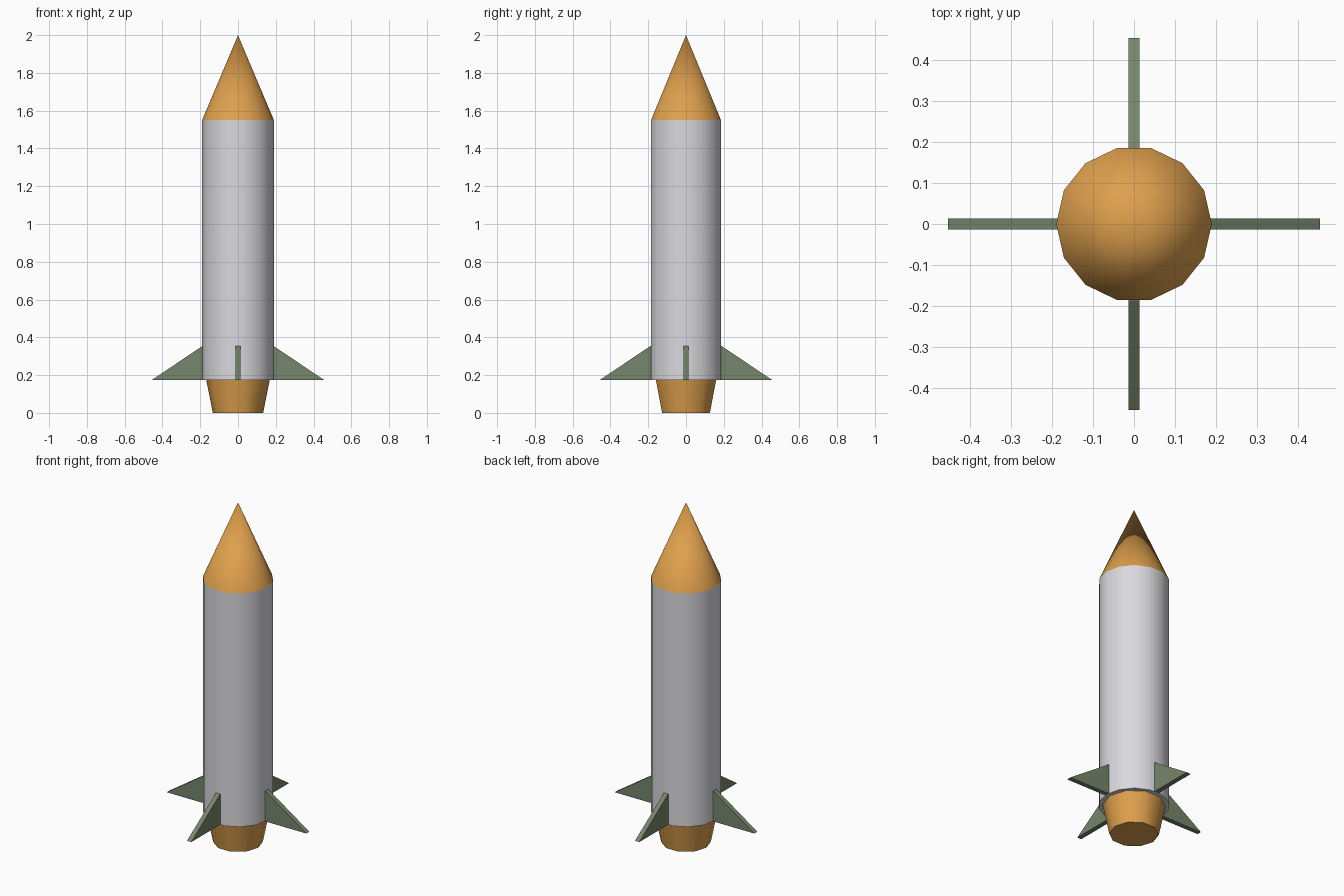
import bpy
import bmesh
from math import pi, radians
from mathutils import Matrix

default = bpy.data.objects.get("Cube")
if default:
    bpy.data.objects.remove(default, do_unlink=True)


def make_material(name, rgb):
    mat = bpy.data.materials.new(name)
    mat.use_nodes = True
    colour = (*rgb, 1.0)
    mat.diffuse_color = colour
    mat.node_tree.nodes["Principled BSDF"].inputs["Base Color"].default_value = colour
    return mat


orange = make_material("orange", (0.73, 0.35, 0.075))
light_grey = make_material("light grey", (0.70, 0.70, 0.73))
sage_green = make_material("sage green", (0.18, 0.24, 0.15))


def finish(bm, name, mat):
    bmesh.ops.recalc_face_normals(bm, faces=bm.faces)
    mesh = bpy.data.meshes.new(name)
    bm.to_mesh(mesh)
    bm.free()
    mesh.materials.append(mat)
    obj = bpy.data.objects.new(name, mesh)
    bpy.context.collection.objects.link(obj)
    return obj


def round_part(name, sides, r_bottom, r_top, z_bottom, z_top, mat):
    """Capped cone or cylinder with a corner on the x axis."""
    bm = bmesh.new()
    place = Matrix.Translation((0, 0, (z_bottom + z_top) / 2)) @ Matrix.Rotation(pi / 2, 4, "Z")
    bmesh.ops.create_cone(bm, cap_ends=True, segments=sides, radius1=r_bottom,
                          radius2=r_top, depth=z_top - z_bottom, matrix=place)
    bmesh.ops.remove_doubles(bm, verts=bm.verts, dist=0.0001)
    obj = finish(bm, name, mat)
    bpy.ops.object.select_all(action="DESELECT")
    obj.select_set(True)
    bpy.context.view_layer.objects.active = obj
    bpy.ops.object.shade_smooth_by_angle(angle=radians(40))


def fin(name, angle):
    """Triangular plate, its root sunk into the body."""
    bm = bmesh.new()
    profile = [(0.15, 0.175), (0.455, 0.175), (0.187, 0.355), (0.15, 0.355)]
    half = 0.014
    face = bm.faces.new([bm.verts.new((x, -half, z)) for x, z in profile])
    side = bmesh.ops.extrude_face_region(bm, geom=[face])["geom"]
    bmesh.ops.translate(bm, vec=(0, 2 * half, 0),
                        verts=[v for v in side if isinstance(v, bmesh.types.BMVert)])
    bmesh.ops.rotate(bm, verts=bm.verts, matrix=Matrix.Rotation(angle, 3, "Z"))
    finish(bm, name, sage_green)


# Nozzle, body and nose
round_part("nozzle", 10, 0.133, 0.168, 0.0, 0.175, orange)
round_part("body", 14, 0.19, 0.19, 0.175, 1.55, light_grey)
round_part("nose_cone", 14, 0.19, 0.0, 1.55, 2.0, orange)

# Four fins
for i, side_name in enumerate(("left", "back", "right", "front")):
    fin(side_name + "_fin", i * pi / 2)
